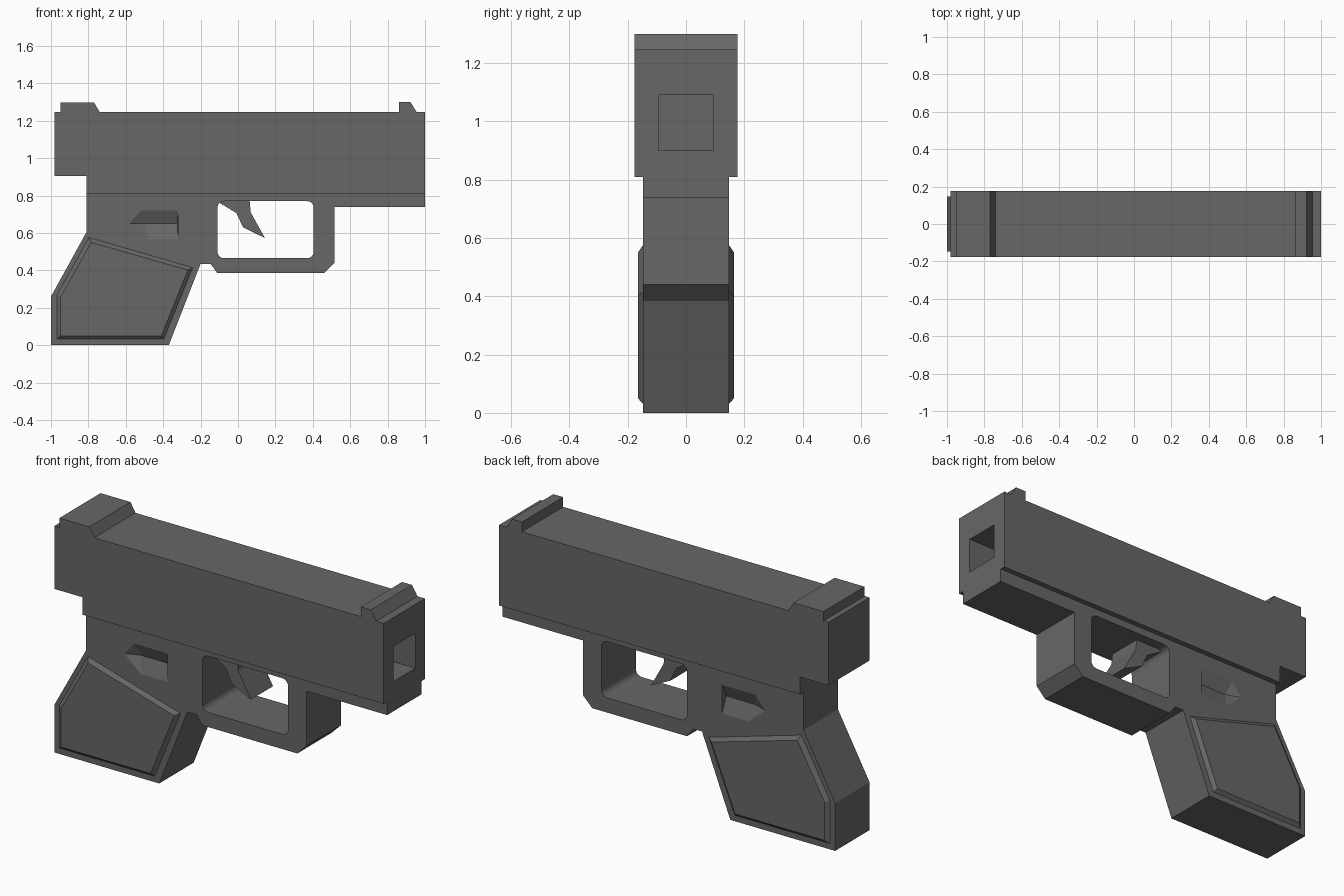
import bpy, bmesh, math

if "Cube" in bpy.data.objects:
    bpy.data.objects.remove(bpy.data.objects["Cube"], do_unlink=True)

SLIDE_W, FRAME_W = 0.177, 0.148

grey = bpy.data.materials.new("dark_grey")
grey.use_nodes = True
colour = (0.135, 0.135, 0.135, 1)
grey.diffuse_color = colour
grey.node_tree.nodes["Principled BSDF"].inputs["Base Color"].default_value = colour


def finish(name, bm):
    bmesh.ops.recalc_face_normals(bm, faces=bm.faces)
    mesh = bpy.data.meshes.new(name)
    bm.to_mesh(mesh)
    bm.free()
    mesh.materials.append(grey)
    obj = bpy.data.objects.new(name, mesh)
    bpy.context.collection.objects.link(obj)
    return obj


def loft(name, loops):
    """Join matching side outlines, each given as (y, [(x, z), ...])."""
    bm = bmesh.new()
    rings = [[bm.verts.new((x, y, z)) for x, z in pts] for y, pts in loops]
    for a, b in zip(rings, rings[1:]):
        for i in range(len(a)):
            j = (i + 1) % len(a)
            bm.faces.new((a[i], a[j], b[j], b[i]))
    bm.faces.new(rings[0])
    bm.faces.new(rings[-1])
    return finish(name, bm)


def prism(name, pts, half):
    return loft(name, [(-half, pts), (half, pts)])


def hull(name, points):
    bm = bmesh.new()
    for p in points:
        bm.verts.new(p)
    bmesh.ops.convex_hull(bm, input=bm.verts)
    return finish(name, bm)


def cut(obj, cutter):
    mod = obj.modifiers.new("cut", "BOOLEAN")
    mod.operation, mod.solver, mod.object = "DIFFERENCE", "EXACT", cutter
    bpy.context.view_layer.update()
    graph = bpy.context.evaluated_depsgraph_get()
    mesh = bpy.data.meshes.new_from_object(obj.evaluated_get(graph))
    obj.modifiers.clear()
    obj.data = mesh
    bpy.data.objects.remove(cutter, do_unlink=True)


def rounded_box(x0, x1, z0, z1, r, steps=4):
    pts = []
    corners = [(x1 - r, z1 - r), (x0 + r, z1 - r), (x0 + r, z0 + r), (x1 - r, z0 + r)]
    for k, (cx, cz) in enumerate(corners):
        for s in range(steps + 1):
            a = math.pi / 2 * (k + s / steps)
            pts.append((cx + r * math.cos(a), cz + r * math.sin(a)))
    return pts


# Slide with stepped rear and square bore
slide = prism("slide", [(-0.98, 1.247), (1, 1.247), (1, 0.81), (-0.81, 0.81),
                        (-0.81, 0.905), (-0.98, 0.905)], SLIDE_W)
bore = [(x, y, z) for x in (0.6, 1.1) for y in (-0.095, 0.095) for z in (0.9, 1.09)]
cut(slide, hull("bore_cutter", bore))

# Sights
prism("rear_sight", [(-0.95, 1.247), (-0.95, 1.298), (-0.77, 1.298), (-0.74, 1.247)], SLIDE_W)
prism("front_sight", [(0.862, 1.247), (0.862, 1.3), (0.922, 1.3), (0.955, 1.247)], SLIDE_W)

# Frame, grip and trigger guard in one outline
frame = prism("frame", [(-0.81, 0.81), (-0.81, 0.605), (-1, 0.26), (-1, 0), (-0.37, 0),
                        (-0.2, 0.435), (-0.147, 0.435), (-0.11, 0.385), (0.46, 0.385),
                        (0.515, 0.44), (0.515, 0.738), (1, 0.738), (1, 0.81)], FRAME_W)
cut(frame, prism("guard_cutter", rounded_box(-0.11, 0.405, 0.465, 0.77, 0.035), 0.3))

# Thumb dents and raised grip panels on both sides
dent = [(-0.52, 0.72), (-0.32, 0.72), (-0.32, 0.565), (-0.48, 0.565), (-0.58, 0.65)]
outer = [(-0.797, 0.575), (-0.242, 0.415), (-0.397, 0.032), (-0.968, 0.032), (-0.968, 0.268)]
inner = [(-0.785, 0.55), (-0.268, 0.402), (-0.41, 0.05), (-0.948, 0.05), (-0.948, 0.258)]
for side, label in ((1, "left"), (-1, "right")):
    pts = [(x, side * y, z) for x, z in dent for y in (FRAME_W, 0.17)]
    pts += [(x, side * 0.118, 0.65) for x in (-0.5, -0.325)]
    cut(frame, hull("dent_cutter", pts))
    loft(label + "_grip_panel", [(side * 0.14, outer), (side * FRAME_W, outer),
                                 (side * 0.165, inner)])

# Trigger
prism("trigger", [(-0.1, 0.775), (0.062, 0.775), (0.068, 0.71), (0.144, 0.573),
                  (0.027, 0.63), (-0.008, 0.706), (-0.1, 0.762)], 0.095)
